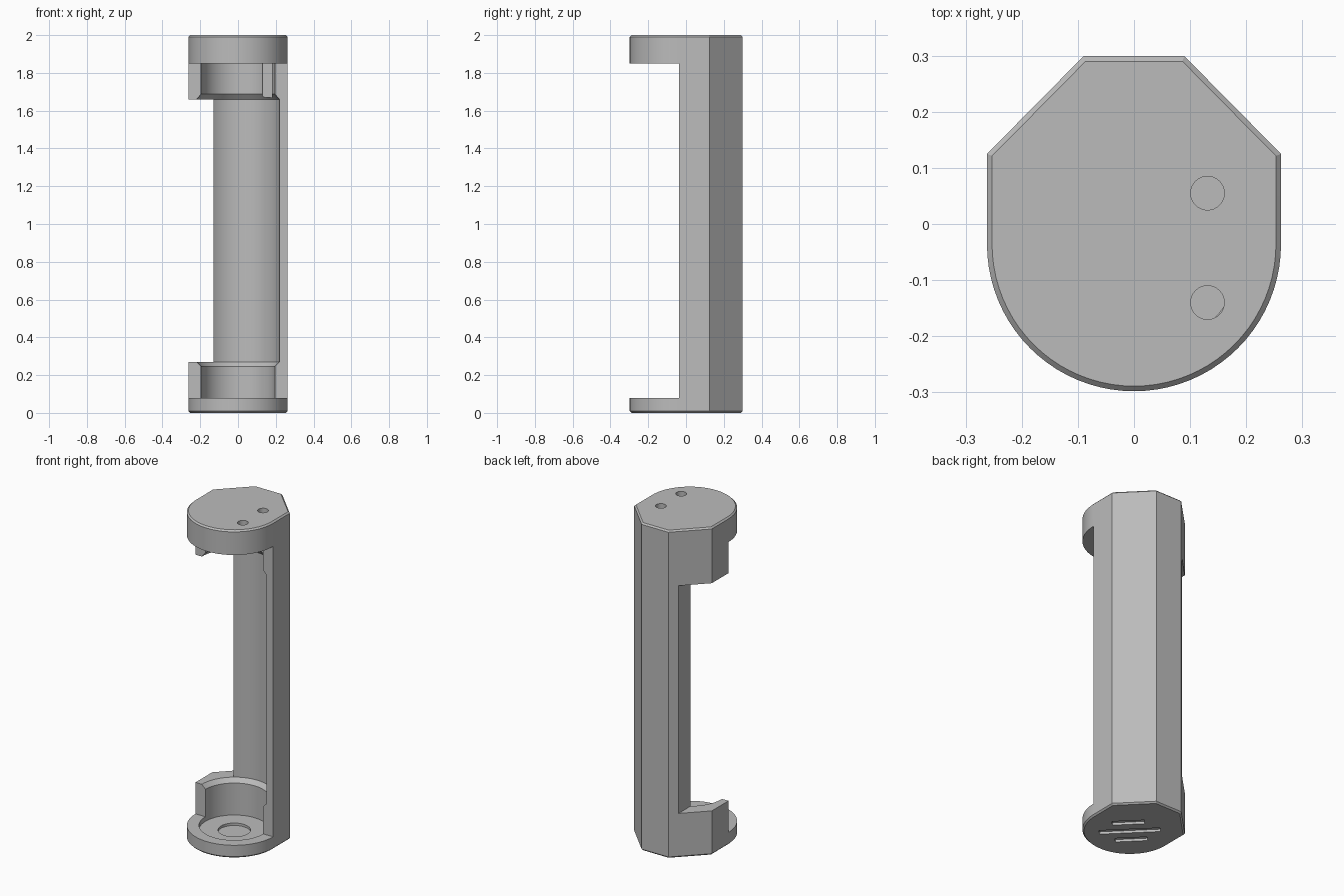
import bpy, bmesh, math
from mathutils import Matrix

if "Cube" in bpy.data.objects:
    bpy.data.objects.remove(bpy.data.objects["Cube"], do_unlink=True)

CY = -0.036      # y of the cell axis
R = 0.262        # outer radius of the rounded front
BORE, WIDE = 0.195, 0.219

grey = bpy.data.materials.new("plain grey")
grey.use_nodes = True
grey.diffuse_color = (0.5, 0.5, 0.5, 1)
grey.node_tree.nodes["Principled BSDF"].inputs["Base Color"].default_value = (0.5, 0.5, 0.5, 1)


def finish(bm, name):
    bmesh.ops.recalc_face_normals(bm, faces=bm.faces)
    mesh = bpy.data.meshes.new(name)
    bm.to_mesh(mesh)
    bm.free()
    mesh.materials.append(grey)
    ob = bpy.data.objects.new(name, mesh)
    bpy.context.collection.objects.link(ob)
    return ob


def box(name, lo, hi, turn=0.0):
    bm = bmesh.new()
    size = [b - a for a, b in zip(lo, hi)]
    mid = [(a + b) / 2 for a, b in zip(lo, hi)]
    bmesh.ops.create_cube(bm, size=1, matrix=Matrix.Translation(mid)
                          @ Matrix.Rotation(turn, 4, "Z") @ Matrix.Diagonal((*size, 1)))
    return finish(bm, name)


def turned(name, profile, x=0.0, y=CY, sides=64):
    """Closed solid of revolution from (radius, z) pairs."""
    bm = bmesh.new()
    rings = [[bm.verts.new((x + r * math.cos(2 * math.pi * i / sides),
                            y + r * math.sin(2 * math.pi * i / sides), z))
              for i in range(sides)] for r, z in profile]
    for a, b in zip(rings, rings[1:]):
        for i in range(sides):
            j = (i + 1) % sides
            bm.faces.new((a[i], a[j], b[j], b[i]))
    bm.faces.new(rings[0])
    bm.faces.new(rings[-1])
    return finish(bm, name)


def cut(target, cutter):
    mod = target.modifiers.new("cut", "BOOLEAN")
    mod.operation, mod.solver, mod.object = "DIFFERENCE", "EXACT", cutter
    bpy.context.view_layer.objects.active = target
    bpy.ops.object.modifier_apply(modifier=mod.name)
    bpy.data.objects.remove(cutter, do_unlink=True)


# Body: rounded front, straight sides, angled back, chamfered ends
bm = bmesh.new()
outline = [(R, 0.125), (0.09, 0.299), (-0.09, 0.299), (-R, 0.125)]
outline += [(R * math.cos(a), CY + R * math.sin(a))
            for a in (math.pi * (1 + i / 40) for i in range(41))]
base = bm.faces.new([bm.verts.new((x, y, 0)) for x, y in outline])
top = bmesh.ops.extrude_face_region(bm, geom=[base])["geom"]
bmesh.ops.translate(bm, verts=[v for v in top if isinstance(v, bmesh.types.BMVert)], vec=(0, 0, 2))
rim = [e for e in bm.edges if abs(e.verts[0].co.z - e.verts[1].co.z) < 0.001]
bmesh.ops.bevel(bm, geom=rim, offset=0.009, segments=1, affect="EDGES")
body = finish(bm, "cell_holder")

# Open front between the two end caps, and the side window
cut(body, box("front_opening", (-0.5, -0.5, 0.078), (0.5, CY, 1.85)))
cut(body, box("side_window", (-0.5, -0.5, 0.27), (-0.13, 0.5, 1.66)))

# Stepped bore, wider along the middle
cut(body, turned("bore", [(BORE, 0.05), (BORE, 0.245), (WIDE, 0.27),
                          (WIDE, 1.66), (BORE, 1.688), (BORE, 1.88)]))

# Contact seat in the floor and wire groove beside the upper bore
cut(body, turned("contact_seat", [(0.09, 0.035), (0.09, 0.1)], sides=48))
cut(body, box("wire_groove", (0.13, -0.1, 1.67), (0.18, 0.12, 1.87)))

# Wire holes through the top cap
for y in (0.055, -0.14):
    cut(body, turned("wire_hole", [(0.03, 1.8), (0.03, 2.1)], 0.131, y, 32))

# Three shallow diagonal grooves under the base
for step, length in ((-1, 0.18), (0, 0.34), (1, 0.18)):
    d = step * 0.066
    cut(body, box("base_groove", (d - length / 2, CY + d - 0.02, -0.02),
                  (d + length / 2, CY + d + 0.02, 0.015), math.radians(135)))

# Smooth curved walls, sharp edges kept
bpy.ops.object.select_all(action="DESELECT")
body.select_set(True)
bpy.context.view_layer.objects.active = body
bpy.ops.object.shade_smooth_by_angle(angle=math.radians(25))
